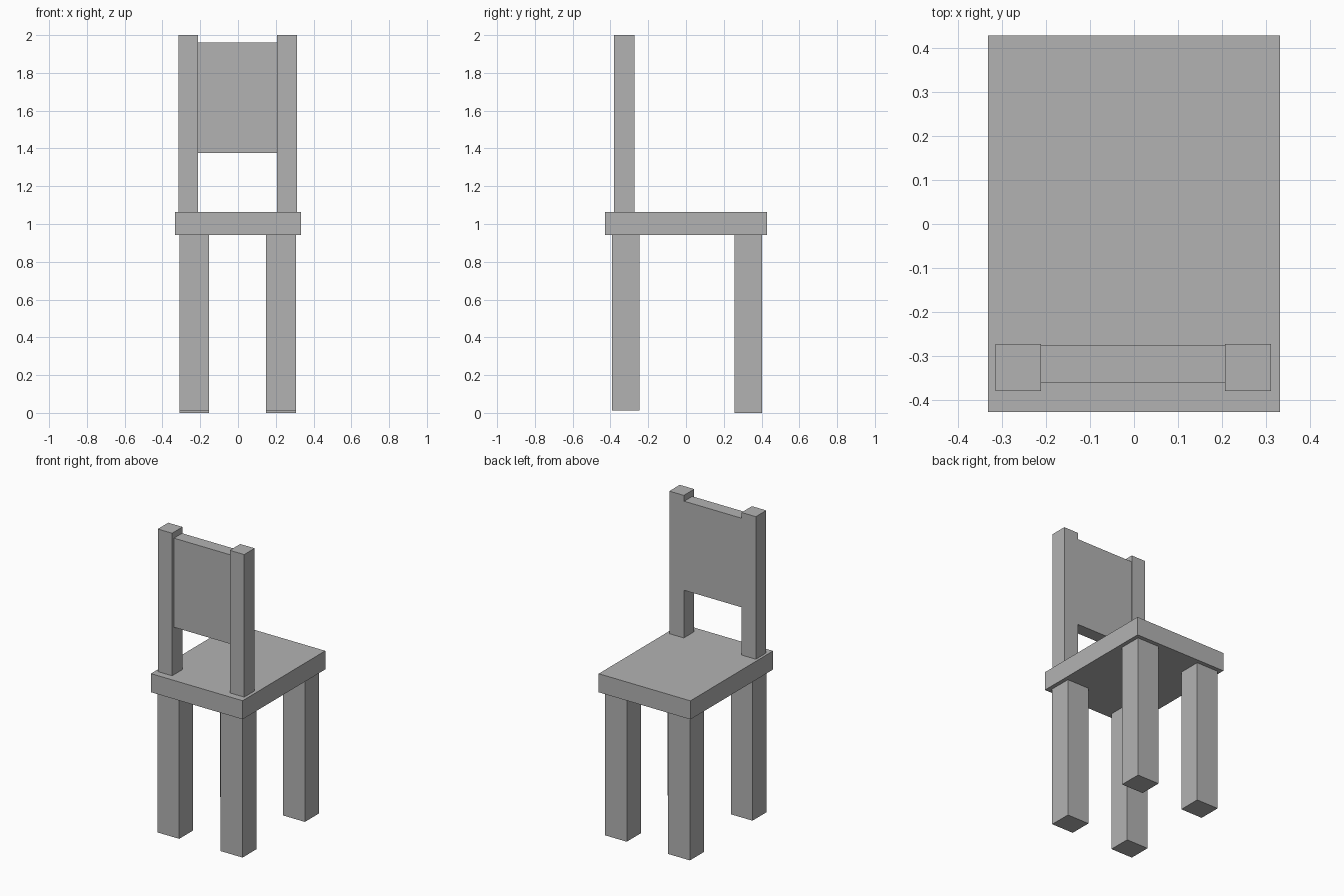
import bpy
import bmesh
from mathutils import Vector

default = bpy.data.objects.get("Cube")
if default:
    bpy.data.objects.remove(default, do_unlink=True)

grey = bpy.data.materials.new("plain grey")
grey.use_nodes = True
colour = (0.45, 0.45, 0.45, 1)
grey.diffuse_color = colour
grey.node_tree.nodes["Principled BSDF"].inputs["Base Color"].default_value = colour


def box(name, x, y, z):
    """Flat-faced block spanning the given (low, high) range on each axis."""
    low, high = (Vector(c) for c in zip(x, y, z))
    bm = bmesh.new()
    bmesh.ops.create_cube(bm, size=1)
    bmesh.ops.scale(bm, vec=high - low, verts=bm.verts)
    mesh = bpy.data.meshes.new(name)
    bm.to_mesh(mesh)
    bm.free()
    mesh.materials.append(grey)
    obj = bpy.data.objects.new(name, mesh)
    obj.location = (low + high) / 2
    bpy.context.collection.objects.link(obj)
    return obj


# Seat slab
SEAT = (0.942, 1.064)
box("seat", (-0.333, 0.333), (-0.428, 0.43), SEAT)

# Legs and backrest posts on each side
for side, leg_x, post_x in (
    ("right", (-0.311, -0.153), (-0.316, -0.212)),
    ("left", (0.148, 0.307), (0.207, 0.312)),
):
    box(f"front_leg_{side}", leg_x, (-0.391, -0.246), (0.013, SEAT[0]))
    box(f"back_leg_{side}", leg_x, (0.256, 0.403), (0, SEAT[0]))
    box(f"backrest_post_{side}", post_x, (-0.381, -0.273), (SEAT[1], 2))

# Backrest panel between the posts
box("backrest_panel", (-0.212, 0.207), (-0.361, -0.277), (1.375, 1.96))
